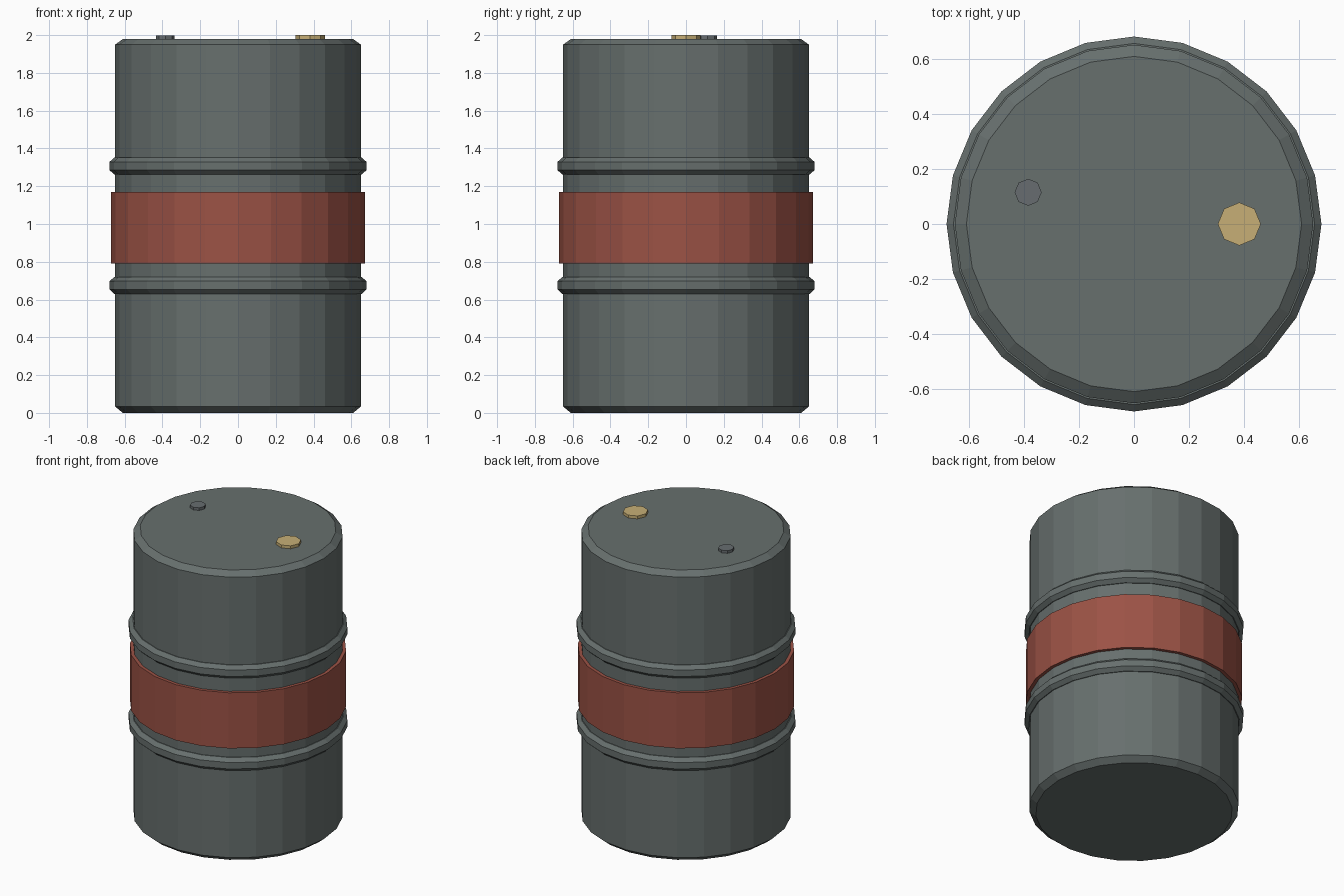
import bpy, bmesh, math

if "Cube" in bpy.data.objects:
    bpy.data.objects.remove(bpy.data.objects["Cube"])

SIDES = 24


def material(name, rgb):
    m = bpy.data.materials.new(name)
    m.diffuse_color = (*rgb, 1.0)
    m.use_nodes = True
    m.node_tree.nodes["Principled BSDF"].inputs["Base Color"].default_value = m.diffuse_color
    return m


grey = material("drum_grey", (0.135, 0.16, 0.155))
red = material("band_red", (0.33, 0.085, 0.06))
brass = material("bung_brass", (0.57, 0.43, 0.18))
steel = material("vent_grey", (0.135, 0.152, 0.16))


def lathe(name, profile, sides, mat, centre=(0, 0)):
    """Revolve (radius, z) points around a vertical axis and cap both ends."""
    bm = bmesh.new()
    rings = []
    for r, z in profile:
        rings.append([bm.verts.new((r * math.cos(math.tau * i / sides),
                                    r * math.sin(math.tau * i / sides), z))
                      for i in range(sides)])
    for a, b in zip(rings, rings[1:]):
        for i in range(sides):
            j = (i + 1) % sides
            bm.faces.new((a[i], a[j], b[j], b[i]))
    bm.faces.new(rings[0][::-1])
    bm.faces.new(rings[-1])
    mesh = bpy.data.meshes.new(name)
    bm.to_mesh(mesh)
    bm.free()
    mesh.materials.append(mat)
    ob = bpy.data.objects.new(name, mesh)
    ob.location = (*centre, 0)
    bpy.context.collection.objects.link(ob)
    return ob


# Drum body with chamfered rims
R, H = 0.65, 1.98
lathe("drum_body", [(0.61, 0), (R, 0.033), (R, H - 0.03), (0.608, H)], SIDES, grey)

# Two rolling hoops, bevelled above and below
for label, z in (("lower", 0.675), ("upper", 1.307)):
    lathe(label + "_hoop", [(0.655, z - 0.045), (0.68, z - 0.022),
                            (0.68, z + 0.022), (0.655, z + 0.045)], SIDES, grey)

# Painted band around the middle
lathe("red_band", [(0.672, 0.79), (0.672, 1.17)], SIDES, red)

# Fill bung and small vent plug on the lid
lathe("fill_bung", [(0.078, 1.97), (0.078, 2.0)], 8, brass, (0.382, 0))
lathe("vent_plug", [(0.049, 1.97), (0.049, 1.998)], 8, steel, (-0.384, 0.115))
